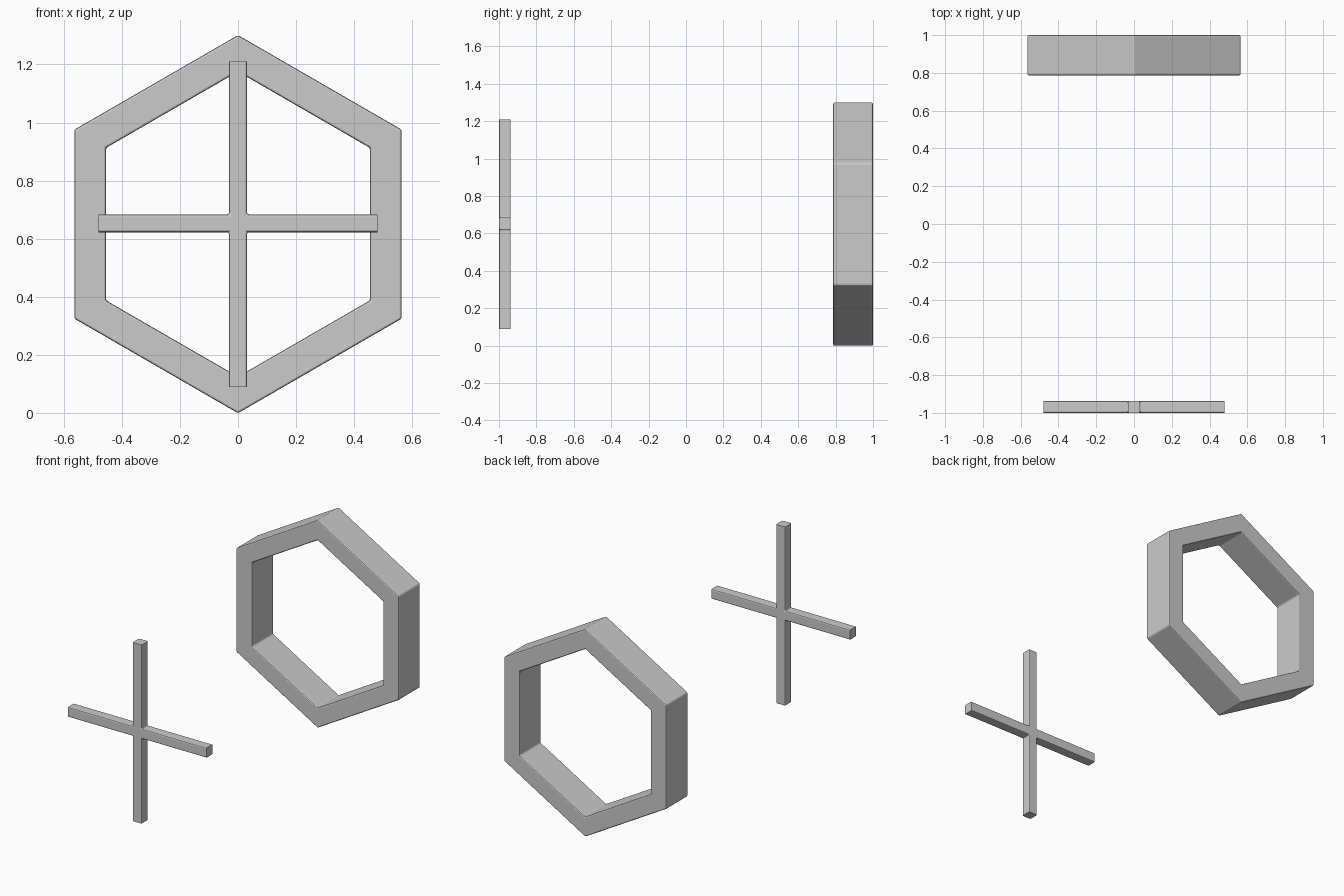
import bpy, bmesh
from math import sin, cos, pi

if "Cube" in bpy.data.objects:
    bpy.data.objects.remove(bpy.data.objects["Cube"])

CZ = 0.65  # common centre height


def finish(bm, name, edges, width):
    bmesh.ops.bevel(bm, geom=edges, offset=width, segments=2, profile=0.5,
                    affect='EDGES', clamp_overlap=True)
    bmesh.ops.recalc_face_normals(bm, faces=bm.faces)
    me = bpy.data.meshes.new(name)
    bm.to_mesh(me)
    bm.free()
    ob = bpy.data.objects.new(name, me)
    bpy.context.collection.objects.link(ob)
    return ob


def hexagon(bm, r, y):
    return [bm.verts.new((r * sin(i * pi / 3), y, CZ + r * cos(i * pi / 3)))
            for i in range(6)]


# Hexagonal frame: four rings joined into a closed band
bm = bmesh.new()
rings = [hexagon(bm, r, y) for r, y in
         ((0.651, 0.787), (0.651, 1.0), (0.525, 1.0), (0.525, 0.787))]
for k in range(4):
    a, b = rings[k], rings[(k + 1) % 4]
    for i in range(6):
        j = (i + 1) % 6
        bm.faces.new((a[i], a[j], b[j], b[i]))
# bevel everything except the mitre lines across the flat faces
edges = [e for e in bm.edges
         if not (abs(e.verts[0].co.y - e.verts[1].co.y) < 1e-5
                 and e.calc_length() < 0.2)]
finish(bm, "hexagon_frame", edges, 0.007)

# Cross bars: one plus-shaped outline, extruded in depth
w, lx, lz = 0.031, 0.48, 0.56
outline = [(w, w), (w, lz), (-w, lz), (-w, w), (-lx, w), (-lx, -w),
           (-w, -w), (-w, -lz), (w, -lz), (w, -w), (lx, -w), (lx, w)]
bm = bmesh.new()
face = bm.faces.new([bm.verts.new((x, -1.0, CZ + 0.003 * (abs(z) <= w) + z))
                     for x, z in outline])
ext = bmesh.ops.extrude_face_region(bm, geom=[face], use_keep_orig=True)
for v in ext["geom"]:
    if isinstance(v, bmesh.types.BMVert):
        v.co.y = -0.937


def at_end(v):
    return abs(v.co.x) > 0.4 or abs(v.co.z - CZ) > 0.4


# bevel long edges and inner corners, leave the end caps sharp
edges = [e for e in bm.edges if not all(at_end(v) for v in e.verts)]
finish(bm, "cross_bars", edges, 0.007)
